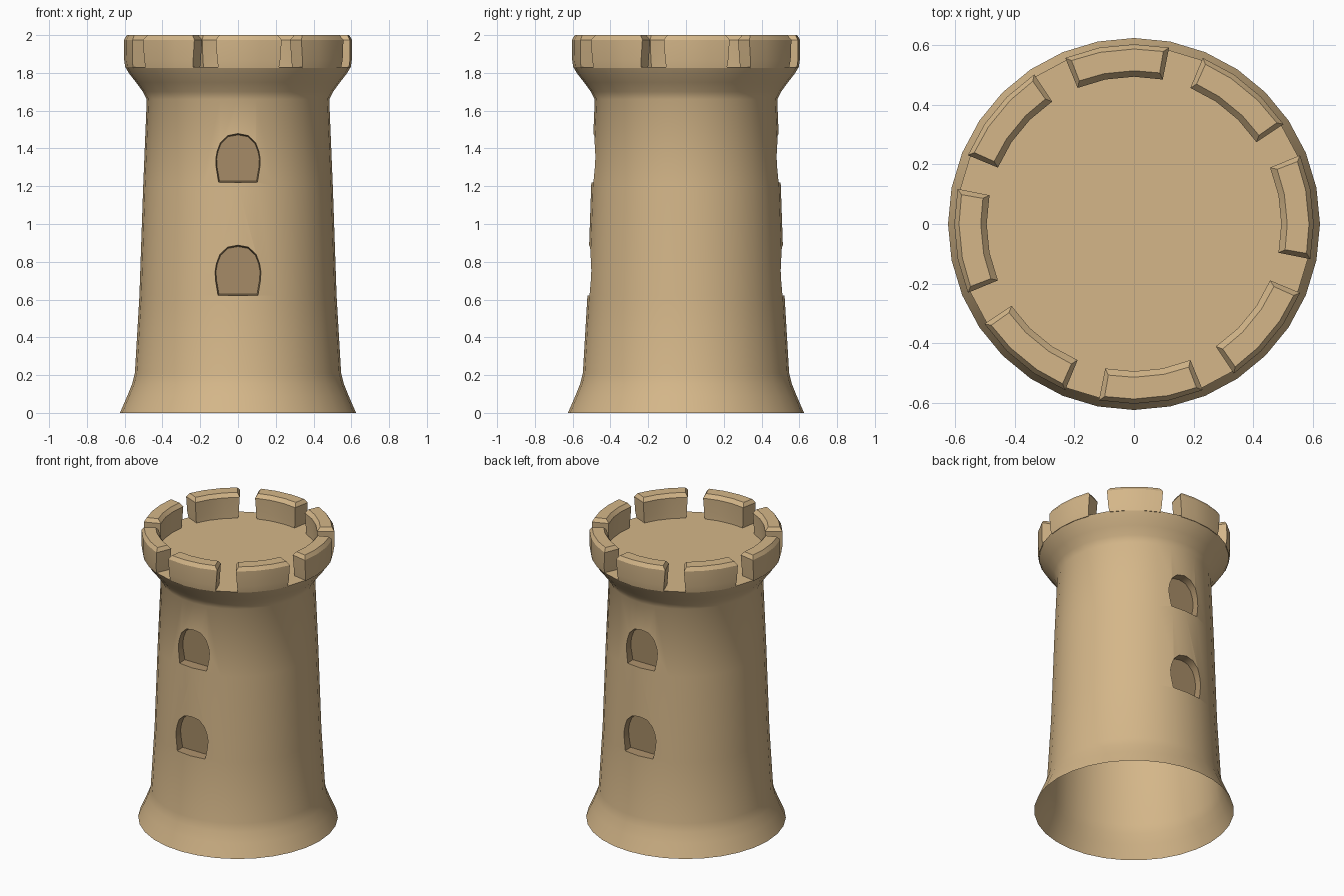
import bpy, bmesh
from math import sin, cos, radians

if "Cube" in bpy.data.objects:
    bpy.data.objects.remove(bpy.data.objects["Cube"])

N = 32                      # sides of the round tower
STEP = 360 / N


def material(name, rgb):
    m = bpy.data.materials.new(name)
    m.diffuse_color = (*rgb, 1)
    m.use_nodes = True
    m.node_tree.nodes["Principled BSDF"].inputs["Base Color"].default_value = m.diffuse_color
    return m


STONE = material("stone", (0.66, 0.47, 0.25))
DARK = material("window_stone", (0.38, 0.26, 0.135))


def make(name, bm, mat):
    bmesh.ops.recalc_face_normals(bm, faces=bm.faces[:])
    me = bpy.data.meshes.new(name)
    bm.to_mesh(me)
    bm.free()
    me.materials.append(mat)
    ob = bpy.data.objects.new(name, me)
    bpy.context.collection.objects.link(ob)
    return ob


def activate(ob):
    bpy.ops.object.select_all(action='DESELECT')
    ob.select_set(True)
    bpy.context.view_layer.objects.active = ob


def loft(bm, rings):
    """Skin closed rings of points and cap both ends."""
    vs = [[bm.verts.new(p) for p in ring] for ring in rings]
    n = len(vs[0])
    for a, b in zip(vs, vs[1:]):
        for i in range(n):
            j = (i + 1) % n
            bm.faces.new((a[i], a[j], b[j], b[i]))
    bm.faces.new(vs[0][::-1])
    bm.faces.new(vs[-1])


def polar(r, deg, z):       # angle counted from the front (-y)
    return (r * sin(radians(deg)), -r * cos(radians(deg)), z)


# Tower wall: flared foot, tapering shaft, corbelled head with flat deck
profile = [(0.625, 0), (0.586, 0.09), (0.56, 0.155), (0.546, 0.21),
           (0.522, 0.62), (0.502, 1.2), (0.483, 1.66), (0.503, 1.70),
           (0.54, 1.75), (0.575, 1.795), (0.596, 1.83)]
bm = bmesh.new()
loft(bm, [[polar(r, i * STEP, z) for i in range(N)] for r, z in profile])
tower = make("tower_wall", bm, STONE)

# Arched window cutters, front and back, two storeys
half = [(0.104, 0), (0.118, 0.08), (0.12, 0.125), (0.113, 0.165),
        (0.095, 0.212), (0.055, 0.25)]
outline = half + [(0, 0.26)] + [(-x, z) for x, z in half[::-1]]


def window_ring(side, y, s, sill):
    return [(x * s, side * y, sill + 0.12 + (z - 0.12) * s) for x, z in outline]


bm = bmesh.new()
for side in (-1, 1):
    for sill, s, wall in ((1.22, 1.0, 0.50), (0.625, 1.03, 0.52)):
        loft(bm, [window_ring(side, wall + 0.1, s * 1.1, sill),
                  window_ring(side, wall - 0.06, s * 0.94, sill)])
cutter = make("window_cutter", bm, DARK)
cutter.hide_render = True

activate(tower)
tower.data.materials.append(DARK)
mod = tower.modifiers.new("windows", 'BOOLEAN')
mod.operation = 'DIFFERENCE'
mod.solver = 'EXACT'
mod.material_mode = 'TRANSFER'
mod.object = cutter
bpy.ops.object.modifier_apply(modifier=mod.name)
bpy.data.objects.remove(cutter)

# Open underside
bm = bmesh.new()
bm.from_mesh(tower.data)
base = [f for f in bm.faces if all(v.co.z < 0.001 for v in f.verts)]
bmesh.ops.delete(bm, geom=base, context='FACES')
bm.to_mesh(tower.data)
bm.free()
bpy.ops.object.shade_smooth_by_angle(angle=radians(40))

# Battlements: each merlon spans three wall sides, with a one-side gap
bm = bmesh.new()
for k in range(8):
    start = (k * 4 - 1) * STEP
    rings = []
    for z, ro, ri, trim in ((1.825, 0.596, 0.5, 1.2), (1.87, 0.603, 0.5, 0.7),
                            (1.975, 0.604, 0.495, 0), (2.0, 0.588, 0.515, 1.6)):
        angs = [start + trim, start + STEP, start + 2 * STEP,
                start + 3 * STEP - trim]
        rings.append([polar(ro, a, z) for a in angs]
                     + [polar(ri, a, z) for a in angs[::-1]])
    loft(bm, rings)
merlons = make("battlements", bm, STONE)
activate(merlons)
bpy.ops.object.shade_smooth_by_angle(angle=radians(30))
